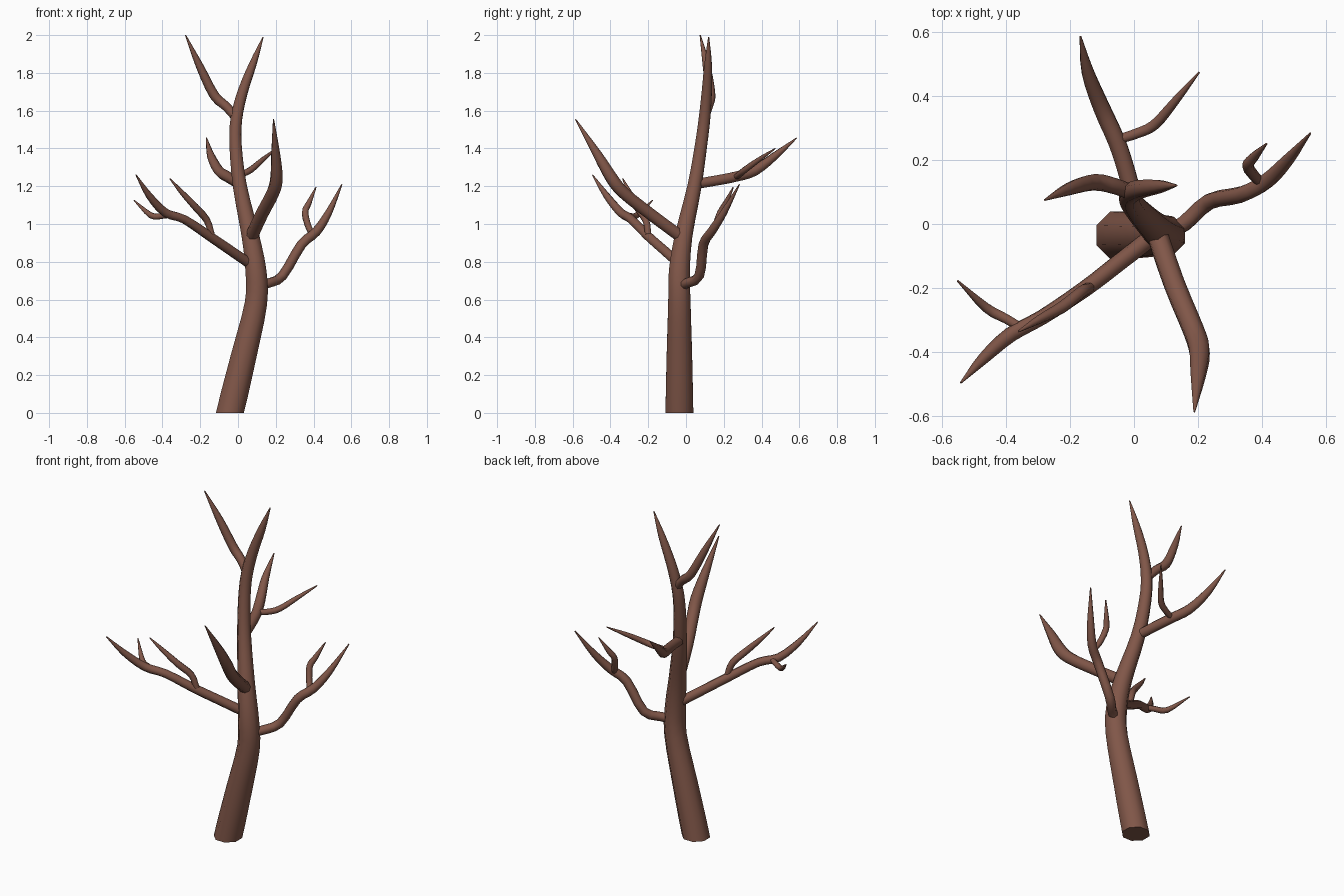
import bpy, bmesh, math
from mathutils import Vector

SIDES = 8
bark = bpy.data.materials.new("brown bark")
bark.diffuse_color = (0.22, 0.095, 0.066, 1)


def spline(pts, steps=3):
    """Smooth path through (x, y, z, radius) points."""
    p = [Vector(q) for q in pts]
    p = [2 * p[0] - p[1]] + p + [2 * p[-1] - p[-2]]
    out = []
    for i in range(1, len(p) - 2):
        a, b, c, d = p[i - 1:i + 3]
        for k in range(steps):
            t = k / steps
            out.append(0.5 * (2 * b + (c - a) * t + (2 * a - 5 * b + 4 * c - d) * t * t
                              + (3 * b - a - 3 * c + d) * t ** 3))
    return out + [p[-2]]


def limb(name, pts, flat_base=False):
    """Tapering tube along a smooth path."""
    path = spline(pts)
    pos = [q.to_3d() for q in path]
    bm = bmesh.new()
    rings, side = [], Vector((1, 0, 0))
    for i, c in enumerate(pos):
        t = (pos[min(i + 1, len(pos) - 1)] - pos[max(i - 1, 0)]).normalized()
        if flat_base and i == 0:
            t = Vector((0, 0, 1))
        if i == 0 and abs(t.x) > 0.8:
            side = Vector((0, 0, 1))
        side = (side - t * side.dot(t)).normalized()
        up = t.cross(side)
        r = max(path[i][3], 0.003)
        rings.append([bm.verts.new(c + r * (math.cos(a) * side + math.sin(a) * up))
                      for a in (math.tau * (k + 0.5) / SIDES for k in range(SIDES))])
    for a, b in zip(rings, rings[1:]):
        for k in range(SIDES):
            n = (k + 1) % SIDES
            bm.faces.new((a[k], a[n], b[n], b[k]))
    bm.faces.new(rings[0][::-1])
    bm.faces.new(rings[-1])
    me = bpy.data.meshes.new(name)
    bm.to_mesh(me)
    bm.free()
    me.materials.append(bark)
    ob = bpy.data.objects.new(name, me)
    bpy.context.collection.objects.link(ob)
    bpy.context.view_layer.objects.active = ob
    ob.select_set(True)
    bpy.ops.object.shade_smooth_by_angle(angle=math.radians(50))
    ob.select_set(False)


# trunk, running on into the right-hand top fork
limb("trunk", [(-.043, -.035, 0, .08), (.03, -.035, .3, .073), (.095, -.035, .58, .064),
               (.095, -.035, .75, .06), (.065, -.012, .94, .05), (.01, .045, 1.2, .04),
               (-.013, .08, 1.42, .035), (-.008, .098, 1.56, .033), (.025, .11, 1.7, .029),
               (.08, .117, 1.85, .021), (.133, .12, 1.99, .003)], True)
limb("top_left_fork", [(0, .095, 1.55, .024), (-.06, .118, 1.62, .025), (-.125, .13, 1.68, .026),
                       (-.2, .11, 1.83, .021), (-.278, .075, 2.0, .003)])

# right branch and its twig
limb("right_branch", [(.09, -.03, .66, .025), (.155, 0, .685, .026), (.235, .07, .725, .026),
                      (.335, .092, .89, .026), (.415, .135, .96, .025), (.48, .2, 1.06, .019),
                      (.55, .283, 1.21, .003)])
limb("right_twig", [(.4, .125, .94, .016), (.375, .15, .98, .017), (.355, .182, 1.06, .018),
                    (.375, .21, 1.11, .015), (.413, .25, 1.195, .003)])

# left branch and its two twigs
limb("left_branch", [(.07, -.03, .785, .028), (-.04, -.115, .86, .027), (-.15, -.2, .935, .026),
                     (-.285, -.29, 1.025, .024), (-.385, -.345, 1.06, .024),
                     (-.47, -.42, 1.15, .018), (-.54, -.495, 1.26, .003)])
limb("left_outer_twig", [(-.35, -.325, 1.05, .015), (-.4, -.295, 1.043, .016),
                         (-.46, -.262, 1.045, .016), (-.55, -.177, 1.125, .003)])
limb("left_inner_twig", [(-.14, -.2, .945, .018), (-.165, -.213, 1.02, .019),
                         (-.225, -.26, 1.09, .019), (-.3, -.3, 1.17, .013), (-.36, -.335, 1.24, .003)])

# front branch
limb("front_branch", [(.065, -.01, .92, .034), (.125, -.185, 1.05, .034), (.185, -.33, 1.165, .034),
                      (.204, -.395, 1.245, .034), (.2, -.47, 1.37, .025), (.188, -.585, 1.555, .003)])

# back branch and its twig
limb("back_branch", [(.01, .04, 1.21, .029), (-.025, .17, 1.232, .029), (-.055, .26, 1.25, .029),
                     (-.1, .36, 1.28, .028), (-.143, .47, 1.36, .021), (-.167, .585, 1.455, .003)])
limb("back_twig", [(-.045, .265, 1.25, .016), (.01, .283, 1.262, .017), (.065, .31, 1.285, .017),
                   (.13, .385, 1.34, .013), (.203, .473, 1.4, .003)])
